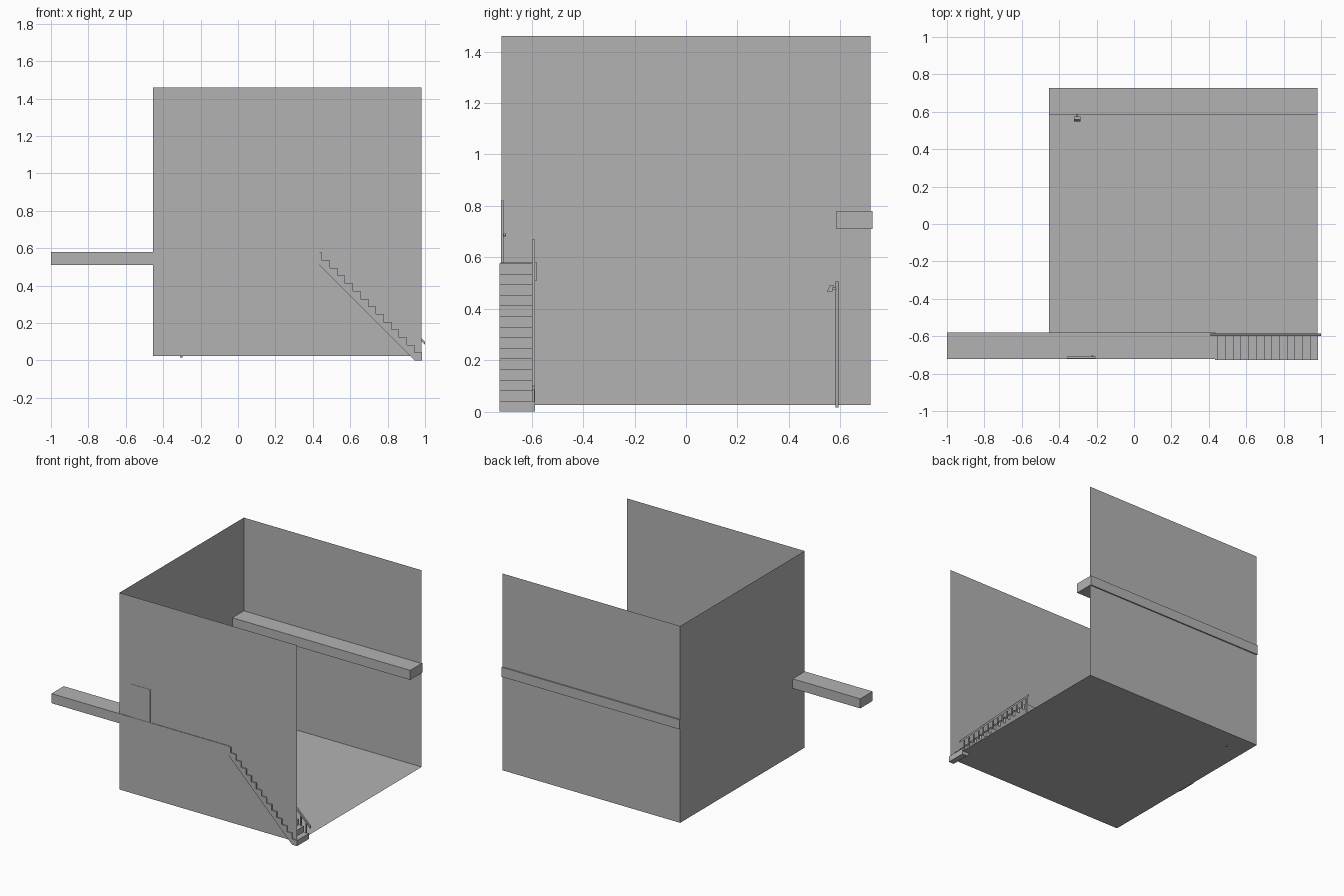
import bpy
import bmesh
from mathutils import Vector

cube = bpy.data.objects.get("Cube")
if cube:
    bpy.data.objects.remove(cube, do_unlink=True)

GREY = (0.45, 0.45, 0.45, 1)
grey = bpy.data.materials.new("plain grey")
grey.use_nodes = True
grey.diffuse_color = GREY
grey.node_tree.nodes["Principled BSDF"].inputs["Base Color"].default_value = GREY


def finish(name, bm):
    mesh = bpy.data.meshes.new(name)
    bm.to_mesh(mesh)
    bm.free()
    mesh.materials.append(grey)
    obj = bpy.data.objects.new(name, mesh)
    bpy.context.collection.objects.link(obj)
    return obj


def add_box(bm, lo, hi):
    lo, hi = Vector(lo), Vector(hi)
    verts = bmesh.ops.create_cube(bm, size=1)["verts"]
    bmesh.ops.scale(bm, vec=hi - lo, verts=verts)
    bmesh.ops.translate(bm, vec=(lo + hi) / 2, verts=verts)


def box(name, lo, hi):
    bm = bmesh.new()
    add_box(bm, lo, hi)
    return finish(name, bm)


def prism(name, points, offset):
    """Extrude a closed outline along an offset."""
    bm = bmesh.new()
    face = bm.faces.new([bm.verts.new(p) for p in points])
    out = bmesh.ops.extrude_face_region(bm, geom=[face], use_keep_orig=True)
    moved = [g for g in out["geom"] if isinstance(g, bmesh.types.BMVert)]
    bmesh.ops.translate(bm, vec=offset, verts=moved)
    bmesh.ops.recalc_face_normals(bm, faces=bm.faces)
    return finish(name, bm)


# Room shell: floor and three sheet walls, open at the top and at +x
X0, X1, Y, Z0, Z1 = -0.455, 0.98, 0.717, 0.025, 1.46
bm = bmesh.new()
add_box(bm, (X0, -Y, Z0), (X1, Y, Z1))
open_faces = [f for f in bm.faces if f.normal.x > 0.5 or f.normal.z > 0.5]
bmesh.ops.delete(bm, geom=open_faces, context="FACES")
finish("room_shell", bm)

# Walkways along the back and front walls
box("back_walkway", (X0, 0.585, 0.71), (X1, 0.726, 0.78))
box("front_walkway", (-1, -0.721, 0.51), (0.435, -0.58, 0.58))

# Staircase: stepped outline with a sloping underside
STEPS, RISE, NOSE = 14, 0.0412, 0.985
outline = [(0.945, 0), (NOSE, 0)]
for i in range(STEPS):
    x = NOSE - i * RISE
    outline.append((x, (i + 1) * RISE))
    outline.append((max(x - RISE, 0.433), (i + 1) * RISE))
    if i == 0:
        outline[-1:] = [(x - RISE, RISE)]
outline.append((0.433, 0.513))
prism("staircase", [(x, -0.726, z) for x, z in outline], (0, 0.138, 0))

# Handrail with one baluster on every tread
RAIL_Y, HALF = -0.5925, 0.006
prism("handrail", [(1.0, RAIL_Y - HALF, 0.083), (1.0, RAIL_Y - HALF, 0.1),
                   (0.41, RAIL_Y - HALF, 0.67), (0.41, RAIL_Y - HALF, 0.653)],
      (0, 2 * HALF, 0))
bm = bmesh.new()
for i in range(STEPS):
    x = NOSE - (i + 0.5) * RISE
    top = 0.088 + (1.0 - x) * 0.966
    add_box(bm, (x - 0.004, RAIL_Y - 0.004, (i + 1) * RISE - 0.002),
            (x + 0.004, RAIL_Y + 0.004, top))
finish("balusters", bm)

# Door on the front walkway
box("door", (-0.358, -0.719, 0.575), (-0.205, -0.709, 0.82))
bm = bmesh.new()
bmesh.ops.create_uvsphere(bm, u_segments=10, v_segments=6, radius=0.006)
bmesh.ops.translate(bm, vec=(-0.222, -0.706, 0.687), verts=bm.verts)
finish("door_knob", bm)

# Lamp post near the back wall
LX, LY = -0.304, 0.588
bm = bmesh.new()
bmesh.ops.create_cone(bm, cap_ends=True, segments=12, radius1=0.006,
                      radius2=0.006, depth=0.49)
bmesh.ops.translate(bm, vec=(LX, LY, 0.26), verts=bm.verts)
finish("lamp_post", bm)
box("lamp_arm", (LX - 0.004, 0.562, 0.474), (LX + 0.004, LY, 0.482))
shade = [(0.548, 0.466), (0.57, 0.466), (0.574, 0.492), (0.56, 0.492)]
prism("lamp_shade", [(LX - 0.018, y, z) for y, z in shade], (0.036, 0, 0))
